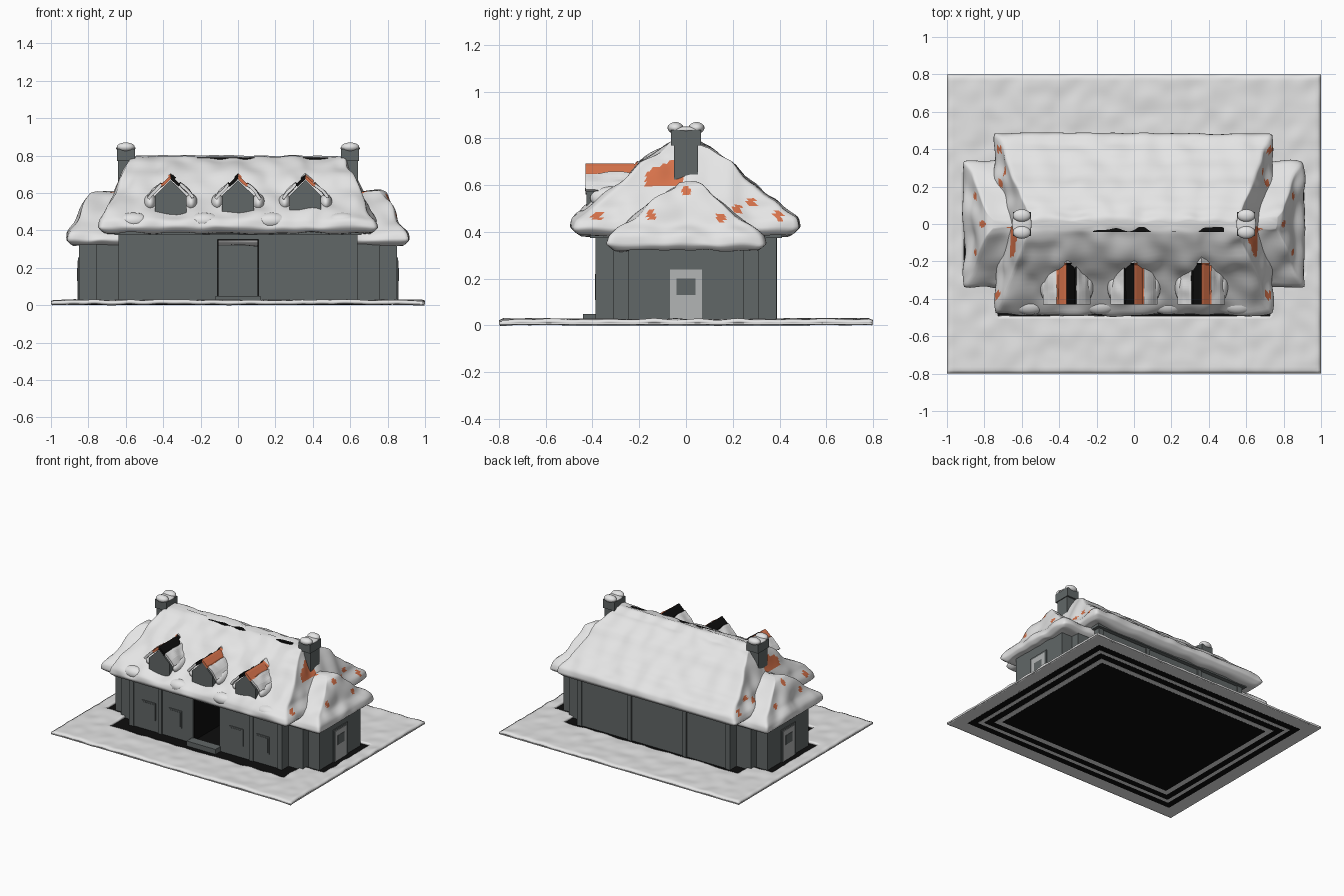
import bpy, bmesh, math
from mathutils import Vector, noise

cube = bpy.data.objects.get("Cube")
if cube:
    bpy.data.objects.remove(cube)


def material(name, r, g, b):
    m = bpy.data.materials.new(name)
    m.use_nodes = True
    m.diffuse_color = (r, g, b, 1)
    node = next(n for n in m.node_tree.nodes if n.type == 'BSDF_PRINCIPLED')
    node.inputs["Base Color"].default_value = (r, g, b, 1)
    node.inputs["Roughness"].default_value = 0.9
    return m


SNOW = material("snow_white", .78, .78, .78)
WALL = material("slate_grey", .12, .135, .135)
TILE = material("orange_tile", .68, .17, .07)
DARK = material("black", .004, .004, .004)
PALE = material("pale_grey", .45, .46, .46)


def finish(name, bm, mats, rule=None, smooth=False):
    bmesh.ops.recalc_face_normals(bm, faces=bm.faces)
    for f in bm.faces:
        f.smooth = smooth
        if rule:
            f.material_index = rule(f.calc_center_median())
    me = bpy.data.meshes.new(name)
    bm.to_mesh(me)
    bm.free()
    for m in mats:
        me.materials.append(m)
    ob = bpy.data.objects.new(name, me)
    bpy.context.collection.objects.link(ob)
    return ob


def box(name, x0, x1, y0, y1, z0, z1, mat):
    bm = bmesh.new()
    bmesh.ops.create_cube(bm, size=1)
    for v in bm.verts:
        v.co = Vector(((x0 + x1) / 2 + v.co.x * (x1 - x0),
                       (y0 + y1) / 2 + v.co.y * (y1 - y0),
                       (z0 + z1) / 2 + v.co.z * (z1 - z0)))
    return finish(name, bm, [mat])


def lump(name, loc, size):
    bm = bmesh.new()
    bmesh.ops.create_uvsphere(bm, u_segments=20, v_segments=12, radius=1)
    for v in bm.verts:
        v.co = Vector(loc) + v.co * Vector(size)
    return finish(name, bm, [SNOW], smooth=True)


def bump(p, freq):
    return noise.noise(Vector(p) * freq)


def snow_roof(name, profile, rule, ripple, steps=4):
    """Stack rectangular rings (half x, half y, height) into a soft hipped roof."""
    n, m = 90, 44
    loop = [(-1 + 2 * i / n, -1) for i in range(n)] + [(1, -1 + 2 * i / m) for i in range(m)]
    loop += [(-a, -b) for a, b in loop]
    rings = []
    for a, b in zip(profile, profile[1:]):
        rings += [Vector(a).lerp(Vector(b), k / steps) for k in range(steps)]
    rings.append(Vector(profile[-1]))
    bm = bmesh.new()
    rows = []
    for hx, hy, z in rings:
        row = []
        for a, b in loop:
            p = Vector((a * hx, b * hy, z))
            amount = .5 if p.y > .1 and abs(a) < 1 else 1
            k = bump(p, 9) * .02 * amount
            p += Vector((a * k, b * k, k * .7))
            if b == 1:
                p.z += ripple * math.sin(hy * 70)
            row.append(bm.verts.new(p))
        rows.append(row)
    for r, s in zip(rows, rows[1:]):
        for i in range(len(r)):
            j = (i + 1) % len(r)
            bm.faces.new((r[i], r[j], s[j], s[i]))
    bm.faces.new(rows[0])
    bm.faces.new(rows[-1])
    ob = finish(name, bm, [SNOW, TILE], rule, True)
    soft = ob.modifiers.new("soften", 'SMOOTH')
    soft.factor, soft.iterations = .5, 5
    return ob


# Base: nested plates seen from below, and bare ground round the house
plates = [(1, .8, SNOW), (.9, .7, DARK), (.85, .65, SNOW), (.82, .62, DARK),
          (.77, .57, SNOW), (.73, .53, DARK)]
for i, (hx, hy, mat) in enumerate(plates):
    box("base_plate", -hx, hx, -hy, hy, .005 - i * .001, .01, mat)
box("bare_ground", -.93, .93, -.53, .44, .009, .013, DARK)


# Snow field with an opening for the house
def bare(c):
    return (abs(c.x) < .73 and -.5 < c.y < .41) or (abs(c.x) < .9 and abs(c.y) < .28)


bm = bmesh.new()
bmesh.ops.create_grid(bm, x_segments=110, y_segments=88, size=1)
for v in bm.verts:
    v.co.y *= .8
    edge = min(1 - abs(v.co.x), .8 - abs(v.co.y))
    v.co.z = .027 + bump(v.co, 11) * .007 - .008 * max(0, 1 - edge / .015)
bmesh.ops.delete(bm, geom=[f for f in bm.faces if bare(f.calc_center_median())], context='FACES')
field = finish("snow_field", bm, [SNOW], smooth=True)
for f in field.data.polygons:
    if f.normal.z < 0:
        field.data.flip_normals()
        break
thick = field.modifiers.new("thickness", 'SOLIDIFY')
thick.thickness, thick.offset = .018, -1

# Walls, with a deep front doorway
FRONT, BASE, TOP = -.38, .01, .395
box("main_wall_back", -.63, .63, -.02, .38, BASE, TOP, WALL)
box("door_lintel", -.11, .11, FRONT, -.02, .35, TOP, WALL)
box("door_shadow_floor", -.11, .11, FRONT + .01, -.02, BASE, .03, DARK)
box("door_shadow_top", -.11, .11, FRONT + .02, -.02, .345, .35, DARK)
box("front_step", -.12, .12, -.44, -.37, BASE, .05, WALL)
box("eave_board", -.66, .66, -.41, .41, .375, .395, WALL)
for s in (-1, 1):
    def sided(name, a, b, *rest):
        return box(name, min(s * a, s * b), max(s * a, s * b), *rest)
    sided("main_wall_front", .11, .63, FRONT, -.02, BASE, TOP, WALL)
    sided("door_shadow_side", .105, .112, FRONT + .01, -.02, BASE, .35, DARK)
    sided("step_wall", .5, .76, -.31, .31, BASE, .35, WALL)
    sided("wing_wall", .5, .85, -.245, .245, BASE, .34, WALL)
    for a, b in ((.2, .31), (.42, .53)):
        sided("window_frame", a, b, FRONT - .006, FRONT, .1, .23, WALL)
        sided("window_pane", a + .01, b - .01, FRONT - .009, FRONT, .11, .22, WALL)
    # End doors
    sided("end_door_frame", .85, .856, -.085, .085, BASE, .255, WALL)
    sided("end_door", .85, .859, -.068, .068, BASE, .24, PALE)
    sided("end_door_panel", .85, .861, -.04, .04, .13, .2, WALL)
    # Pilasters
    sided("front_pilaster", .365, .395, FRONT - .008, FRONT, BASE, TOP, WALL)
    sided("corner_pilaster", .6, .638, -.388, .388, BASE, TOP, WALL)
for x in (-.26, .2):
    box("back_pilaster", x - .015, x + .015, .38, .39, BASE, TOP, WALL)

# Patches of tile showing through the snow on the roof ends
SPOTS = [(-.15, .47), (.15, .46), (.22, .5), (.28, .53), (.4, .47), (-.38, .47), (0, .575)]


def end_patch(c):
    if abs(c.x) < .53:
        return 0
    if -.17 < c.y < -.01 and .6 < c.z < .73 + c.y * .4 and abs(c.x) < .68:
        return 1
    return int(any((c.y - y) ** 2 + (c.z - z) ** 2 < .0004 for y, z in SPOTS))


snow_roof("main_roof_snow", [
    (.63, .38, .385), (.72, .46, .385), (.75, .488, .415), (.74, .478, .455),
    (.70, .42, .505), (.69, .36, .545), (.66, .27, .62), (.62, .19, .70),
    (.585, .10, .76), (.56, .04, .79), (.55, .01, .795)], end_patch, .006)
snow_roof("wing_roof_snow", [
    (.84, .25, .325), (.89, .31, .32), (.915, .34, .345), (.905, .33, .385),
    (.865, .28, .43), (.845, .21, .475), (.815, .13, .545), (.785, .06, .595),
    (.75, .02, .61)], end_patch, 0)
box("ridge_gap", -.22, .48, -.042, -.016, .76, .789, DARK)


# Dormers
def dormer(cx, tile_side):
    outline = [(-.085, .45), (.085, .45), (.085, .585), (0, .668), (-.085, .585)]
    bm = bmesh.new()
    face = bm.faces.new([bm.verts.new((cx + x, -.425, z)) for x, z in outline])
    ext = bmesh.ops.extrude_face_region(bm, geom=[face])
    for v in ext["geom"]:
        if isinstance(v, bmesh.types.BMVert):
            v.co.y = -.2
    finish("dormer_wall", bm, [WALL])

    bm = bmesh.new()
    bmesh.ops.create_grid(bm, x_segments=28, y_segments=28, size=1)
    for v in bm.verts:
        x, t = v.co.x, (v.co.y + 1) / 2
        a = abs(x) * .12
        z = .684 - .95 * a - .4 * max(0, a - .095)
        p = Vector((cx + x * .12, -.43 + t * .3, z))
        if a > .05 or t > .75:
            p.z += .012 + bump(p, 14) * .012
        v.co = p

    def hood_colour(c):
        dx = c.x - cx
        if abs(dx) > .05 or c.y > -.21:
            return 0
        return 1 if dx * tile_side > 0 else 2

    hood = finish("dormer_hood", bm, [SNOW, TILE, DARK], hood_colour)
    mod = hood.modifiers.new("thickness", 'SOLIDIFY')
    mod.thickness, mod.offset = .016, 0
    for s in (-1, 1):
        lump("dormer_side_snow", (cx + s * .11, -.31, .545), (.035, .1, .05))


for cx, side in ((-.36, -1), (0, 1), (.36, 1)):
    dormer(cx, side)
for cx in (-.56, -.18, .18, .56):
    lump("eave_snow", (cx, -.43, .45), (.09, .055, .045))

# Chimneys with snow caps
for s in (-1, 1):
    c = s * .6
    box("chimney_shaft", c - .042, c + .042, -.052, .052, .5, .78, WALL)
    box("chimney_collar", c - .048, c + .048, -.065, .065, .77, .835, WALL)
    lump("chimney_snow", (c, 0, .838), (.053, .078, .014))
    for y in (-.045, .045):
        lump("chimney_snow_lump", (c, y, .845), (.048, .034, .025))
